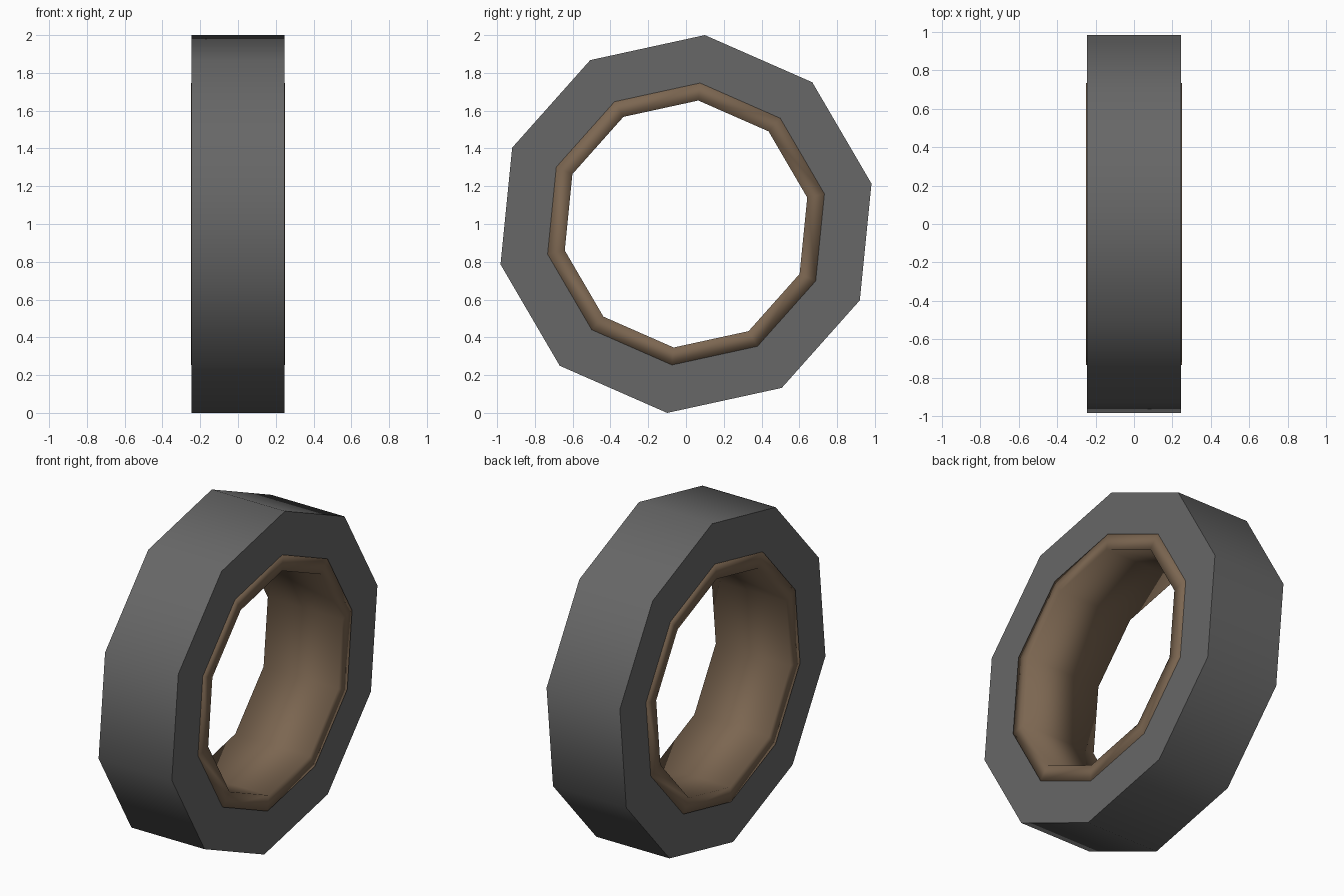
import bpy, bmesh, math

if "Cube" in bpy.data.objects:
    bpy.data.objects.remove(bpy.data.objects["Cube"])

SIDES = 10
START = math.radians(84.3)   # slight roll of the wheel
CENTRE_Z = 1.0


def material(name, rgb):
    m = bpy.data.materials.new(name)
    m.diffuse_color = (*rgb, 1)
    m.use_nodes = True
    m.node_tree.nodes["Principled BSDF"].inputs["Base Color"].default_value = m.diffuse_color
    return m


def ring(name, inner, outer, half_width, mat, sharp_angle):
    """Ten-sided ring around the x axis, made by sweeping a rectangle."""
    bm = bmesh.new()
    profile = [(-half_width, outer), (half_width, outer),
               (half_width, inner), (-half_width, inner)]
    loops = []
    for i in range(SIDES):
        a = START + i * math.tau / SIDES
        loops.append([bm.verts.new((x, r * math.cos(a), CENTRE_Z + r * math.sin(a)))
                      for x, r in profile])
    for i in range(SIDES):
        a, b = loops[i], loops[(i + 1) % SIDES]
        for j in range(4):
            k = (j + 1) % 4
            bm.faces.new((a[j], a[k], b[k], b[j]))
    bmesh.ops.recalc_face_normals(bm, faces=bm.faces)
    # smooth around the ring, sharp where faces meet above the limit
    for f in bm.faces:
        f.smooth = True
    for e in bm.edges:
        e.smooth = e.calc_face_angle(0) < sharp_angle
    mesh = bpy.data.meshes.new(name)
    bm.to_mesh(mesh)
    bm.free()
    mesh.materials.append(mat)
    ob = bpy.data.objects.new(name, mesh)
    bpy.context.collection.objects.link(ob)
    return ob


rubber = material("dark_grey_rubber", (0.135, 0.135, 0.135))
brown = material("brown_rim", (0.2, 0.133, 0.082))

# Outer tyre with flat side walls
ring("tyre", 0.745, 1.005, 0.245, rubber, math.radians(50))
# Inner rim liner, soft shaded and very slightly proud of the tyre
ring("rim", 0.657, 0.75, 0.25, brown, math.radians(120))
